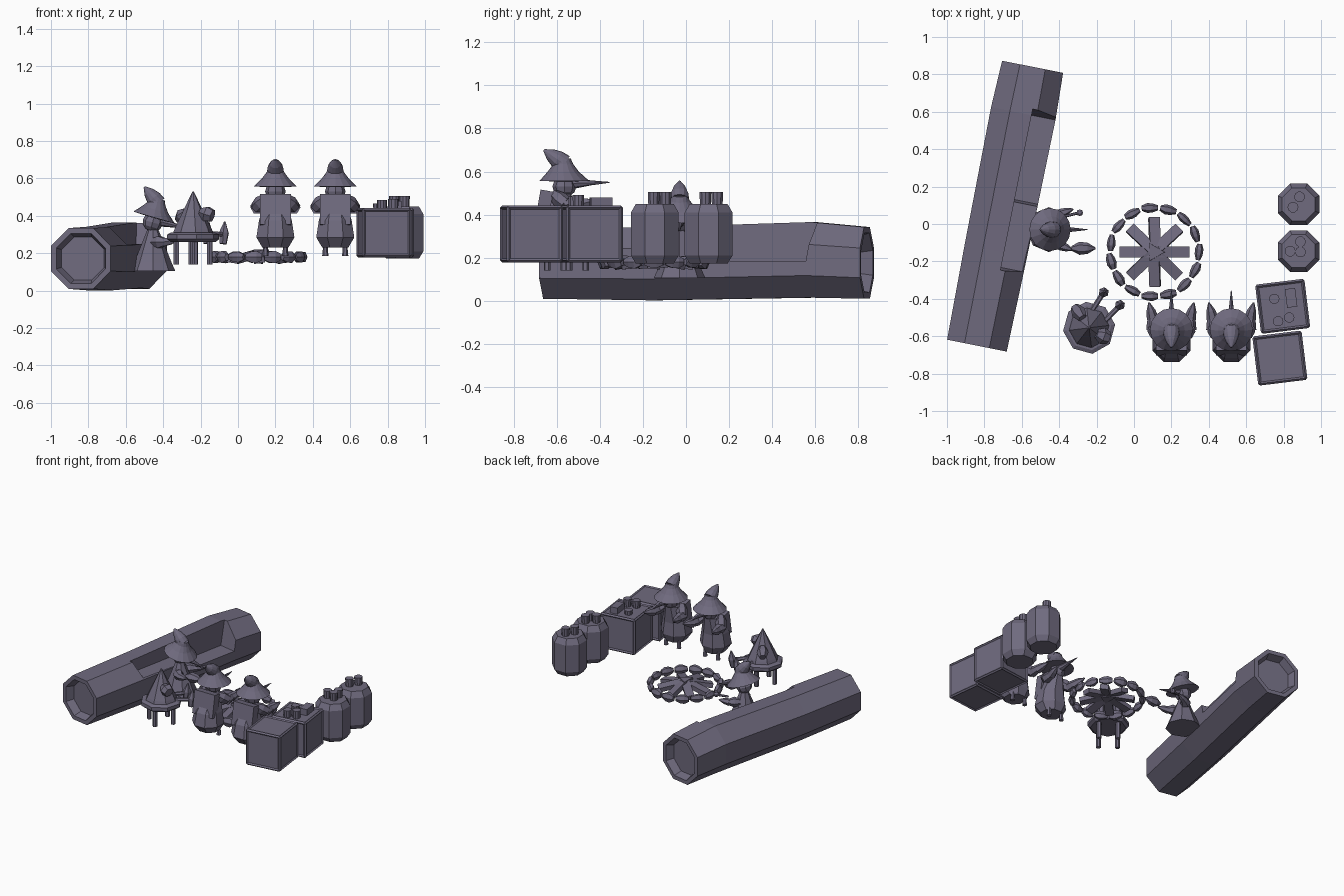
import bpy, bmesh, math, random
from mathutils import Matrix, Vector

if "Cube" in bpy.data.objects:
    bpy.data.objects.remove(bpy.data.objects["Cube"])

random.seed(4)
R = math.radians
dark = bpy.data.materials.new("dark_slate")
dark.diffuse_color = (0.16, 0.145, 0.21, 1)
dark.use_nodes = True
dark.node_tree.nodes["Principled BSDF"].inputs["Base Color"].default_value = dark.diffuse_color


def finish(name, bm, m=Matrix()):
    bmesh.ops.recalc_face_normals(bm, faces=bm.faces[:])
    me = bpy.data.meshes.new(name)
    bm.to_mesh(me)
    bm.free()
    me.materials.append(dark)
    ob = bpy.data.objects.new(name, me)
    ob.matrix_world = m
    bpy.context.collection.objects.link(ob)
    return ob


def loft(name, rings, n, m=Matrix(), phase=0.0):
    """Stack of horizontal n-gon rings (x, y, z, radius), capped at both ends."""
    bm = bmesh.new()
    loops = []
    for x, y, z, r in rings:
        loops.append([bm.verts.new((x + r * math.cos(phase + 2 * math.pi * i / n),
                                    y + r * math.sin(phase + 2 * math.pi * i / n), z))
                      for i in range(n)])
    for a, b in zip(loops, loops[1:]):
        for i in range(n):
            bm.faces.new((a[i], a[(i + 1) % n], b[(i + 1) % n], b[i]))
    bm.faces.new(loops[0])
    bm.faces.new(loops[-1])
    return finish(name, bm, m)


def rod(name, a, b, radii, n, m=Matrix()):
    """Tapered rod from a to b with evenly spaced radii."""
    a, b = Vector(a), Vector(b)
    d = b - a
    k = len(radii) - 1
    rings = [(0, 0, d.length * i / k, r) for i, r in enumerate(radii)]
    rot = d.to_track_quat('Z', 'Y').to_matrix().to_4x4()
    return loft(name, rings, n, m @ Matrix.Translation(a) @ rot)


def box(name, c, size, m=Matrix(), rot=(0, 0, 0), top_y=1.0):
    bm = bmesh.new()
    bmesh.ops.create_cube(bm, size=1)
    for v in bm.verts:
        if v.co.z > 0:
            v.co.y *= top_y
        v.co = Vector(v.co[i] * size[i] for i in range(3))
    e = Matrix.Translation(c)
    for i, ax in enumerate('XYZ'):
        e = e @ Matrix.Rotation(rot[i], 4, ax)
    return finish(name, bm, m @ e)


def ball(name, c, size, m=Matrix(), u=8, v=6):
    bm = bmesh.new()
    bmesh.ops.create_uvsphere(bm, u_segments=u, v_segments=v, radius=1)
    for w in bm.verts:
        w.co = Vector(w.co[i] * size[i] for i in range(3))
    return finish(name, bm, m @ Matrix.Translation(c))


# hollow-ended log, lofted along its axis
log_m = Matrix.Translation((-0.69, 0.1, 0)) @ Matrix.Rotation(R(-11.3), 4, 'Z')
axis_m = log_m @ Matrix.Rotation(R(-90), 4, 'X')
ends = [(0, -0.172, -0.71, 0.125), (0, -0.172, -0.765, 0.145), (0, -0.172, -0.765, 0.176),
        (0, -0.172, -0.25, 0.184), (0, -0.19, 0.5, 0.19), (0, -0.176, 0.755, 0.18),
        (0, -0.176, 0.755, 0.15), (0, -0.176, 0.70, 0.13)]
log = loft("log", ends, 8, axis_m, R(22.5))

# two seat notches cut out of the fire side of the log
for i, (v0, v1, floor) in enumerate([(-0.33, 0.06, 0.25), (0.04, 0.50, 0.185)]):
    cut = box(f"notch_cutter_{i}", (0.2, (v0 + v1) / 2, floor + 0.15),
              (0.31, v1 - v0, 0.3), log_m, top_y=1.25)
    cut.hide_render = True
    cut.hide_viewport = True
    mod = log.modifiers.new("notch", 'BOOLEAN')
    mod.operation = 'DIFFERENCE'
    mod.object = cut
    mod.solver = 'EXACT'

# campfire: ring of stones and leaning firewood
fire = Matrix.Translation((0.11, -0.15, 0.18))
for i in range(15):
    m = fire @ Matrix.Rotation(2 * math.pi * i / 15, 4, 'Z') @ Matrix.Translation((0.237, 0, 0))
    w = random.uniform(0.022, 0.028)
    rod(f"fire_stone_{i}", (0, -0.044, 0), (0, 0.044, 0), (w * 0.55, w, w * 1.1, w * 0.6), 6,
        m @ Matrix.Rotation(R(random.uniform(-8, 8)), 4, 'Z') @ Matrix.Diagonal((0.9, 1, 1.25, 1)))
for i in range(8):
    m = fire @ Matrix.Rotation(R(45 * i), 4, 'Z')
    box(f"firewood_{i}", (0.1, 0, 0.0), (0.17, 0.058, 0.032), m,
        (R(random.uniform(-12, 12)), R(12), 0))
loft("fire_core", [(0, 0, -0.01, 0.06), (0, 0, 0.04, 0.055)], 3, fire)

# barrels with cups on top
for b, (y, cups) in enumerate([(0.105, [(-0.03, -0.015), (0.005, 0.04)]),
                               (-0.145, [(-0.045, 0), (0.01, -0.005), (0.01, 0.05)])]):
    m = Matrix.Translation((0.88, y, 0))
    loft(f"barrel_{b}", [(0, 0, 0.172, 0.095), (0, 0, 0.21, 0.12), (0, 0, 0.41, 0.12),
                         (0, 0, 0.45, 0.095)], 8, m, R(22.5))
    for c, (cx, cy) in enumerate(cups):
        loft(f"barrel_cup_{b}_{c}", [(cx, cy, 0.44, 0.026), (cx, cy, 0.505, 0.029)], 10, m)

# crates with recessed panels
crates = [Matrix.Translation((0.795, -0.44, 0.31)) @ Matrix.Rotation(R(7), 4, 'Z'),
          Matrix.Translation((0.78, -0.717, 0.31)) @ Matrix.Rotation(R(7), 4, 'Z')]
for i, m in enumerate(crates):
    bm = bmesh.new()
    bmesh.ops.create_cube(bm, size=0.265)
    bmesh.ops.bevel(bm, geom=bm.edges[:], offset=0.01, segments=1, affect='EDGES')
    big = [f for f in bm.faces if f.calc_area() > 0.03]
    bmesh.ops.inset_individual(bm, faces=big, thickness=0.012, depth=-0.008)
    finish(f"crate_{i}", bm, m)
for i, (x, y, h) in enumerate([(0.77, -0.52, 0.485), (0.83, -0.5, 0.49), (0.75, -0.4, 0.465)]):
    loft(f"crate_cup_{i}", [(x, y, 0.43, 0.026), (x, y, h, 0.028)], 10)
box("crate_package", (0.84, -0.395, 0.455), (0.055, 0.1, 0.05), rot=(0, 0, R(7)))


# figures, facing local +y
def arms(tag, m, z=0.26):
    for s in (-1, 1):
        rod(f"{tag}_upper_arm", (s * 0.055, -0.05, z + 0.05), (s * 0.1, 0.01, z),
            (0.025, 0.04, 0.035), 6, m)
        rod(f"{tag}_forearm", (s * 0.098, 0.0, z), (s * 0.1, 0.08, z + 0.005),
            (0.036, 0.032, 0.022), 6, m)
        rod(f"{tag}_hand", (s * 0.1, 0.06, z), (s * 0.12, 0.145, z + 0.02),
            (0.032, 0.024, 0.004), 6, m)


def head_and_hat(tag, m):
    ball(f"{tag}_head", (0, 0, 0.345), (0.055, 0.055, 0.05), m)
    rod(f"{tag}_nose", (0, 0.03, 0.36), (0, 0.21, 0.365), (0.028, 0.012, 0.002), 8, m)
    loft(f"{tag}_hat_brim", [(0, 0, 0.37, 0.07), (0, 0, 0.372, 0.115), (0, -0.005, 0.415, 0.072),
                             (0, -0.005, 0.45, 0.046), (0, -0.01, 0.475, 0.04)], 16, m)
    rod(f"{tag}_hat_tip", (0, 0, 0.45), (0, -0.095, 0.515), (0.044, 0.042, 0.029, 0.005), 12, m)


def seated_legs(tag, m, z):
    for s in (-1, 1):
        rod(f"{tag}_thigh", (s * 0.04, 0.04, z), (s * 0.055, 0.19, z - 0.01), (0.014, 0.014), 6, m)
        rod(f"{tag}_foot", (s * 0.055, 0.19, z - 0.06), (s * 0.055, 0.205, z + 0.06),
            (0.02, 0.028, 0.004), 6, m)


for i, x in enumerate((0.2, 0.52)):
    tag = f"standing_figure_{i}"
    m = Matrix.Translation((x, -0.565, 0.185))
    head_and_hat(tag, m)
    arms(tag, m)
    loft(f"{tag}_robe", [(0, -0.06, 0.045, 0.075), (0, -0.07, 0.1, 0.11), (0, -0.065, 0.19, 0.095),
                         (0, -0.02, 0.31, 0.055)], 8, m, R(22.5))
    box(f"{tag}_pack", (0, -0.095, 0.245), (0.165, 0.06, 0.165), m, (R(-10), 0, 0))
    for s in (-1, 1):
        rod(f"{tag}_leg", (s * 0.053, -0.02, 0.08), (s * 0.053, -0.02, 0), (0.013, 0.013, 0.017), 6, m)

# figure sitting at the log, looking towards the fire
m = Matrix.Translation((-0.455, -0.03, 0.02)) @ Matrix.Rotation(R(-90), 4, 'Z')
tilt = m @ Matrix.Translation((0, 0, 0.35)) @ Matrix.Rotation(R(-16), 4, 'X') @ Matrix.Translation((0, 0, -0.35))
head_and_hat("log_figure", tilt)
loft("log_figure_robe", [(0, 0, 0.085, 0.12), (0, 0, 0.13, 0.1), (0, 0, 0.33, 0.02)], 8, m)
for s in (-1, 1):
    rod("log_figure_arm", (s * 0.04, 0, 0.24), (s * 0.09, 0.07, 0.24), (0.022, 0.036, 0.02), 6, m)
    rod("log_figure_hand", (s * 0.085, 0.06, 0.24), (s * 0.11, 0.13, 0.25), (0.026, 0.02, 0.004), 6, m)
rod("log_figure_bottle", (0.1, 0.12, 0.27), (0.1, 0.25, 0.27), (0.012, 0.035, 0.03, 0.004), 6, m)
rod("log_figure_stick", (-0.07, 0.08, 0.27), (-0.09, 0.16, 0.27), (0.008, 0.008), 6, m)
ball("log_figure_stick_knob", (-0.09, 0.165, 0.27), (0.018, 0.018, 0.018), m)

# figure sitting on a stool
m = Matrix.Translation((-0.24, -0.555, 0)) @ Matrix.Rotation(R(-38), 4, 'Z')
loft("stool_seat", [(0, 0, 0.26, 0.12), (0, 0, 0.275, 0.14), (0, 0, 0.3, 0.14), (0, 0, 0.31, 0.12)], 8, m)
for a in range(45, 360, 90):
    x, y = 0.09 * math.cos(R(a)), 0.09 * math.sin(R(a))
    rod(f"stool_leg_{a}", (x, y, 0.27), (x, y, 0.14), (0.016, 0.016), 6, m)
loft("stool_figure_robe", [(0, 0, 0.29, 0.115), (0, 0, 0.33, 0.1), (0, 0, 0.53, 0.004)], 8, m)
rod("stool_figure_arm_left", (-0.06, 0.02, 0.42), (-0.13, 0.04, 0.38), (0.025, 0.04, 0.025), 6, m)
rod("stool_figure_arm_right", (0.05, 0.0, 0.42), (0.115, 0.02, 0.4), (0.025, 0.045, 0.035), 6, m)
seated_legs("stool_figure", m, 0.31)
